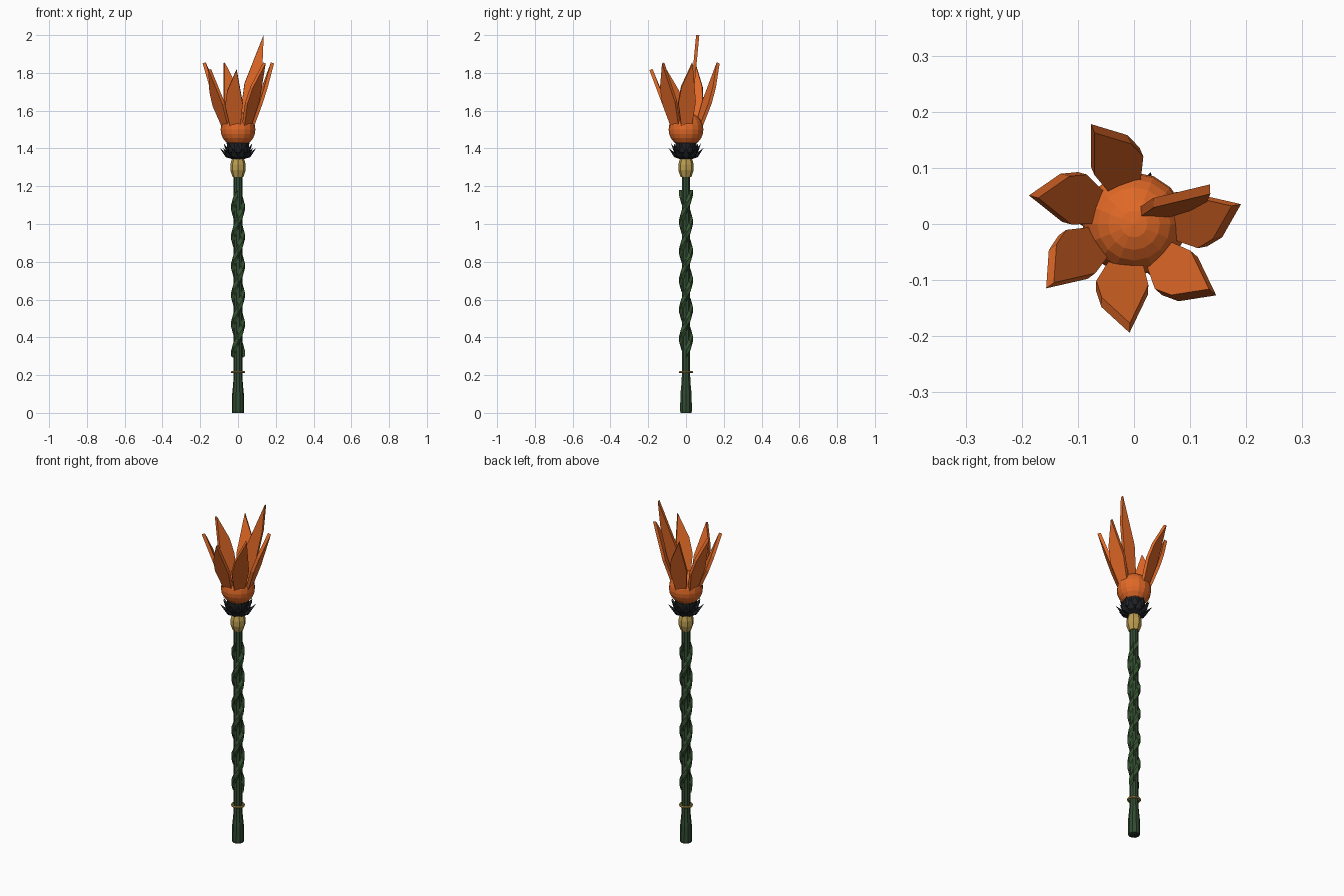
import bpy, bmesh
from math import sin, cos, pi, radians
from mathutils import Vector

if "Cube" in bpy.data.objects:
    bpy.data.objects.remove(bpy.data.objects["Cube"])


def material(name, rgb):
    m = bpy.data.materials.new(name)
    m.diffuse_color = (*rgb, 1)
    m.use_nodes = True
    m.node_tree.nodes["Principled BSDF"].inputs["Base Color"].default_value = m.diffuse_color
    return m


GREEN = material("dark_green", (0.03, 0.07, 0.03))
VINE = material("vine_green", (0.035, 0.085, 0.03))
GOLD = material("gold", (0.50, 0.34, 0.08))
BLACK = material("black", (0.015, 0.017, 0.02))
ORANGE = material("orange", (0.75, 0.14, 0.02))


def make(name, verts, faces, mat):
    me = bpy.data.meshes.new(name)
    me.from_pydata([tuple(v) for v in verts], [], faces)
    bm = bmesh.new()
    bm.from_mesh(me)
    bmesh.ops.recalc_face_normals(bm, faces=bm.faces)
    bm.to_mesh(me)
    bm.free()
    me.materials.append(mat)
    ob = bpy.data.objects.new(name, me)
    bpy.context.collection.objects.link(ob)
    return ob


def lathe(name, profile, sides, mat):
    verts = [(r * cos(2 * pi * i / sides), r * sin(2 * pi * i / sides), z)
             for r, z in profile for i in range(sides)]
    faces = [(k * sides + i, k * sides + (i + 1) % sides,
              (k + 1) * sides + (i + 1) % sides, (k + 1) * sides + i)
             for k in range(len(profile) - 1) for i in range(sides)]
    last = (len(profile) - 1) * sides
    faces += [tuple(range(sides)), tuple(range(last, last + sides))]
    return make(name, verts, faces, mat)


def slab(name, front, back, mat):
    # solid plate between two matching outlines
    n = len(front)
    faces = [tuple(range(n)), tuple(range(n, 2 * n))]
    faces += [(i, (i + 1) % n, n + (i + 1) % n, n + i) for i in range(n)]
    return make(name, front + back, faces, mat)


# Shaft with flared grip
lathe("shaft", [(0.031, 0), (0.033, 0.012), (0.031, 0.10), (0.026, 0.15),
                (0.023, 0.20), (0.023, 1.26)], 10, GREEN)
lathe("base_cap", [(0.027, 0), (0.027, 0.004)], 10, BLACK)

# Gold ring above the grip
bpy.ops.mesh.primitive_torus_add(location=(0, 0, 0.216), major_radius=0.032,
                                 minor_radius=0.006, major_segments=16, minor_segments=6)
ring = bpy.context.object
ring.name = "grip_ring"
ring.data.materials.append(GOLD)

# Two vine ribbons wound round the shaft
for s in range(2):
    n, verts, faces = 22, [], []
    for i in range(n + 1):
        a = pi * s + 2 * pi * 2.75 * i / n
        z = 0.315 + 0.85 * i / n
        for r, dz in ((0.020, -0.045), (0.036, -0.016), (0.036, 0.016), (0.020, 0.045)):
            verts.append((r * cos(a), r * sin(a), max(0.29, min(1.18, z + dz))))
    for i in range(n):
        for j in range(4):
            k = (j + 1) % 4
            faces.append((4 * i + j, 4 * i + k, 4 * i + 4 + k, 4 * i + 4 + j))
    faces += [(0, 1, 2, 3), (4 * n, 4 * n + 1, 4 * n + 2, 4 * n + 3)]
    make(f"vine_{s + 1}", verts, faces, VINE)

# Gold collar
lathe("collar", [(0.029, 1.25), (0.041, 1.285), (0.041, 1.315), (0.029, 1.355)], 8, GOLD)

# Black spiky calyx
lathe("calyx_core", [(0.028, 1.34), (0.055, 1.37), (0.06, 1.43)], 10, BLACK)


def calyx_leaf(name, angle, path, width):
    rad = Vector((cos(angle), sin(angle), 0))
    tan = Vector((-sin(angle), cos(angle), 0))
    (r0, z0), (r1, z1), (r2, z2) = path
    up = Vector((0, 0, 1))
    p0, p1, p2 = rad * r0 + up * z0, rad * r1 + up * z1, rad * r2 + up * z2
    verts = [p0 - tan * 0.008, p0 + tan * 0.008, p1 - tan * width, p1 + tan * width,
             p2, p1 - up * 0.008, p1 + up * 0.012 - rad * 0.008]
    make(name, verts, [(0, 1, 5), (0, 5, 2), (1, 3, 5), (2, 5, 4), (5, 3, 4),
                       (0, 6, 1), (0, 2, 6), (1, 6, 3), (2, 4, 6), (6, 4, 3)], BLACK)


for i in range(10):
    a = 2 * pi * i / 10
    calyx_leaf(f"lower_leaf_{i + 1}", a, ((0.026, 1.342), (0.065, 1.362), (0.097, 1.402)), 0.019)
    calyx_leaf(f"upper_leaf_{i + 1}", a + pi / 10,
               ((0.035, 1.365), (0.062, 1.385), (0.080, 1.428)), 0.018)

# Orange bulb
bpy.ops.mesh.primitive_uv_sphere_add(segments=16, ring_count=12, radius=0.092,
                                     location=(0, 0, 1.5))
bulb = bpy.context.object
bulb.name = "bulb"
bulb.data.materials.append(ORANGE)

# Blade-shaped petals: (tangential, height) outline leaning outwards
OUTLINE = [(0.016, 1.51), (0.030, 1.64), (0.0, 1.83), (-0.052, 1.71),
           (-0.063, 1.63), (-0.038, 1.51)]
for i, top in enumerate((1.85, 1.85, 1.815, 1.815, 1.85, 1.85)):
    a = radians(10.5 - i * 360 / 7)
    rad = Vector((cos(a), sin(a), 0))
    tan = Vector((-sin(a), cos(a), 0))
    outer, inner = [], []
    for u, h in OUTLINE:
        t = (h - 1.51) / 0.32
        p = tan * u + rad * (0.077 + 0.117 * t) + Vector((0, 0, 1.51 + (top - 1.51) * t))
        outer.append(p)
        inner.append(p - rad * 0.017 + Vector((0, 0, 0.006)))
    slab(f"petal_{i + 1}", outer, inner, ORANGE)

# Tall upright petal
TALL = [(0.004, 1.52), (0.035, 1.745), (0.136, 2.0), (0.130, 1.85), (0.100, 1.68), (0.050, 1.52)]
front = [Vector((x, 0.006 + 0.095 * (z - 1.5), z)) for x, z in TALL]
back = [p + Vector((-0.001, 0.017, 0)) for p in front]
slab("tall_petal", front, back, ORANGE)
